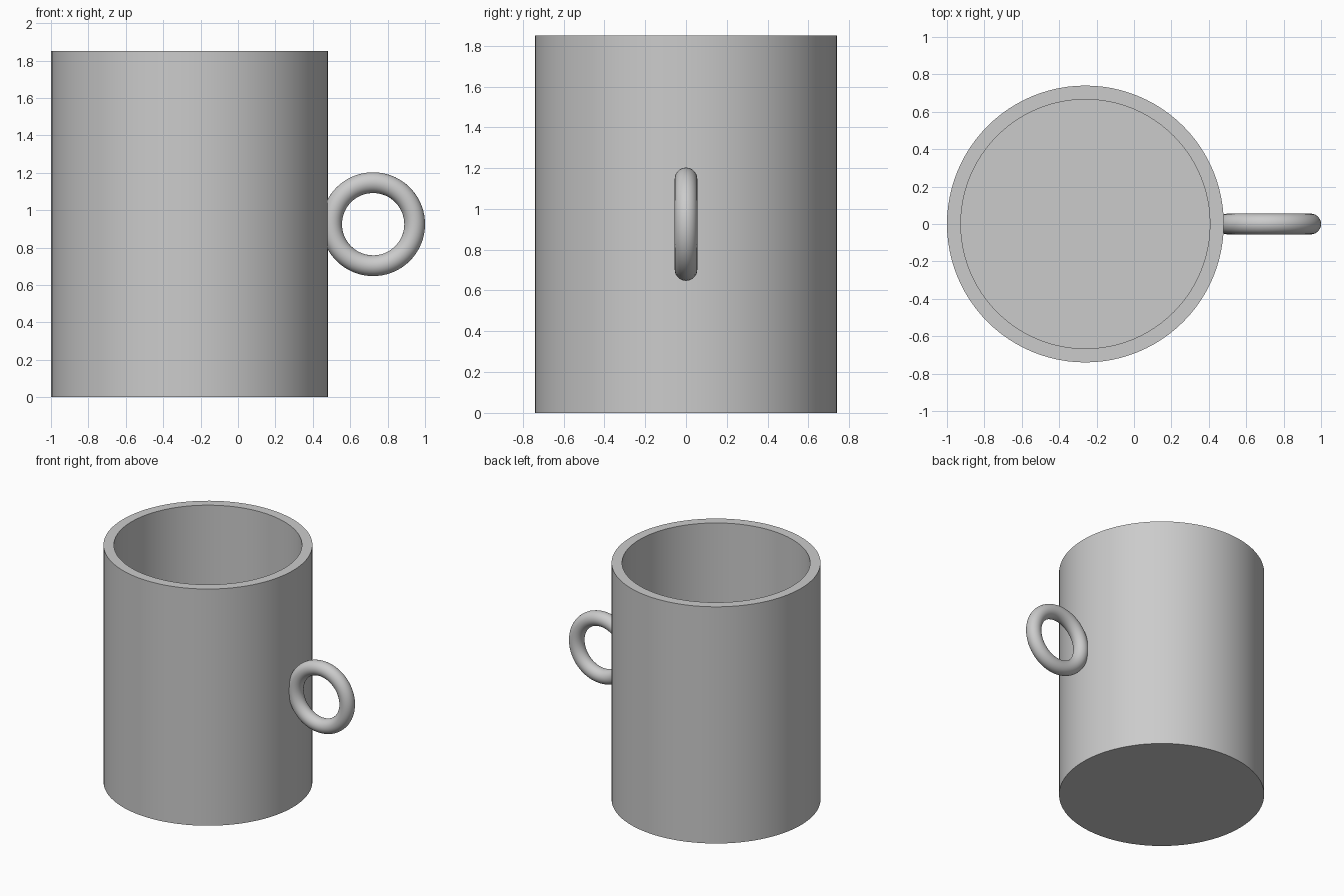
import bpy
import bmesh
import math

RADIUS, HEIGHT, WALL = 0.74, 1.85, 0.074
CENTRE_X = -0.26

if "Cube" in bpy.data.objects:
    bpy.data.objects.remove(bpy.data.objects["Cube"])

# Single grey ceramic colour
grey = bpy.data.materials.new("grey_ceramic")
grey.use_nodes = True
colour = (0.6, 0.6, 0.6, 1)
grey.diffuse_color = colour
grey.node_tree.nodes["Principled BSDF"].inputs["Base Color"].default_value = colour


def finish(obj, name):
    obj.name = name
    obj.data.materials.append(grey)
    bpy.ops.object.select_all(action="DESELECT")
    obj.select_set(True)
    bpy.context.view_layer.objects.active = obj
    bpy.ops.object.shade_smooth_by_angle(angle=math.radians(30))


# Cup body: cylinder with its top inset to the rim and pushed down to the floor
bpy.ops.mesh.primitive_cylinder_add(vertices=96, radius=RADIUS, depth=HEIGHT,
                                    location=(CENTRE_X, 0, HEIGHT / 2))
body = bpy.context.object
bm = bmesh.new()
bm.from_mesh(body.data)
top = max(bm.faces, key=lambda f: f.calc_center_median().z)
bmesh.ops.inset_region(bm, faces=[top], thickness=WALL)
well = bmesh.ops.extrude_discrete_faces(bm, faces=[top])["faces"]
bmesh.ops.translate(bm, verts=well[0].verts, vec=(0, 0, WALL - HEIGHT))
bm.to_mesh(body.data)
bm.free()
finish(body, "cup_body")

# Ring handle, set into the wall on the left side
bpy.ops.mesh.primitive_torus_add(major_radius=0.222, minor_radius=0.0555,
                                 major_segments=72, minor_segments=28,
                                 location=(0.7225, 0, HEIGHT / 2),
                                 rotation=(math.pi / 2, 0, 0))
finish(bpy.context.object, "ring_handle")
